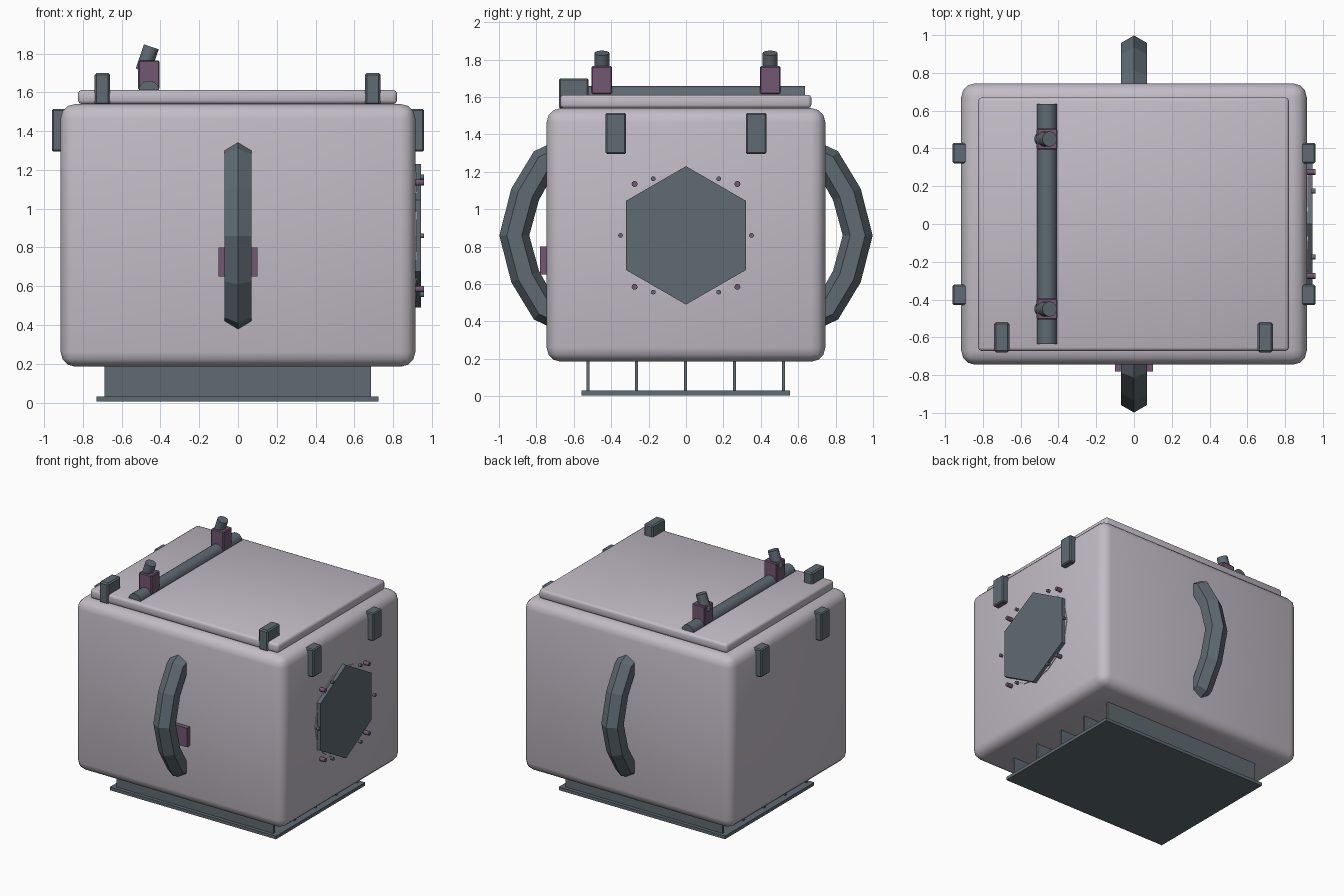
import bpy, bmesh, math
from mathutils import Vector, Matrix

if "Cube" in bpy.data.objects:
    bpy.data.objects.remove(bpy.data.objects["Cube"])


def material(name, rgb):
    m = bpy.data.materials.new(name)
    m.diffuse_color = (*rgb, 1)
    m.use_nodes = True
    m.node_tree.nodes["Principled BSDF"].inputs["Base Color"].default_value = m.diffuse_color
    return m


SHELL = material("pale_lilac_grey", (0.54, 0.50, 0.565))
STEEL = material("slate_grey", (0.113, 0.145, 0.168))
PLUM = material("dusty_plum", (0.165, 0.095, 0.17))


def finish(name, bm, mat):
    bmesh.ops.recalc_face_normals(bm, faces=bm.faces)
    me = bpy.data.meshes.new(name)
    bm.to_mesh(me)
    bm.free()
    me.materials.append(mat)
    ob = bpy.data.objects.new(name, me)
    bpy.context.collection.objects.link(ob)
    return ob


def smooth(ob, angle):
    bpy.ops.object.select_all(action='DESELECT')
    bpy.context.view_layer.objects.active = ob
    ob.select_set(True)
    bpy.ops.object.shade_smooth_by_angle(angle=math.radians(angle))


def box(name, mat, x, y, z, bevel=0.0, segments=1):
    """Box from (min, max) ranges, with optional rounded edges."""
    bm = bmesh.new()
    bmesh.ops.create_cube(bm, size=1)
    for v in bm.verts:
        v.co = [r[0] + (c + 0.5) * (r[1] - r[0]) for c, r in zip(v.co, (x, y, z))]
    if bevel:
        bmesh.ops.bevel(bm, geom=bm.edges[:], offset=bevel, segments=segments,
                        profile=0.5, affect='EDGES')
    return finish(name, bm, mat)


def rod(name, mat, start, end, radius, sides=16, spin=0.0, round_it=True):
    """Cylinder or prism between two points."""
    a, b = Vector(start), Vector(end)
    turn = Vector((0, 0, 1)).rotation_difference(b - a).to_matrix().to_4x4()
    bm = bmesh.new()
    bmesh.ops.create_cone(bm, cap_ends=True, segments=sides, radius1=radius, radius2=radius,
                          depth=(b - a).length,
                          matrix=Matrix.Translation((a + b) / 2) @ turn @ Matrix.Rotation(spin, 4, 'Z'))
    ob = finish(name, bm, mat)
    if round_it:
        smooth(ob, 40)
    return ob


# Main body with soft edges, and the lid on top
body = box("body", SHELL, (-0.915, 0.915), (-0.745, 0.745), (0.185, 1.54), 0.075, 3)
smooth(body, 60)
lid = box("lid", SHELL, (-0.825, 0.82), (-0.672, 0.67), (1.54, 1.612), 0.018, 2)
smooth(lid, 60)

# Lid latches along the front edge
for x in (-0.70, 0.695):
    box("lid_latch", STEEL, (x - 0.04, x + 0.04), (-0.68, -0.52), (1.535, 1.70), 0.01)

# Side clips
for s in (-1, 1):
    for y in (-0.375, 0.375):
        box("side_clip", STEEL, sorted((s * 0.88, s * 0.96)), (y - 0.055, y + 0.055),
            (1.295, 1.515), 0.008)

# Base plate and its supporting fins
box("base_plate", STEEL, (-0.73, 0.725), (-0.56, 0.555), (0.005, 0.03))
for i in range(5):
    y = -0.525 + i * 0.2613
    box("base_fin", STEEL, (-0.69, 0.685), (y - 0.008, y + 0.008), (0.03, 0.2))

# Curved handles: hexagonal section swept along half an arc, then reflected
HALF = [(0.918, 0.0), (0.86, 0.22), (0.76, 0.39), (0.58, 0.47)]
PATH = [(y, -z) for y, z in HALF[:0:-1]] + HALF
SECTION = [(0, 0.08), (0.07, 0.04), (0.07, -0.04), (0, -0.08), (-0.07, -0.04), (-0.07, 0.04)]
for s, name in ((-1, "front_handle"), (1, "back_handle")):
    bm = bmesh.new()
    rings = []
    for i, p in enumerate(PATH):
        a, b = PATH[max(i - 1, 0)], PATH[min(i + 1, len(PATH) - 1)]
        t = Vector((b[0] - a[0], b[1] - a[1])).normalized()
        n = Vector((t.y, -t.x))
        rings.append([bm.verts.new((u, s * (p[0] + n.x * w), 0.86 + p[1] + n.y * w))
                      for u, w in SECTION])
    for r, q in zip(rings, rings[1:]):
        for k in range(6):
            bm.faces.new((r[k], r[(k + 1) % 6], q[(k + 1) % 6], q[k]))
    bm.faces.new(rings[0])
    bm.faces.new(rings[-1])
    finish(name, bm, STEEL)

# Small tag behind the front handle
box("front_tag", PLUM, (-0.10, 0.10), (-0.78, -0.74), (0.65, 0.80))

# Hexagonal access cover on a round seat, with bolts and pins
rod("cover_seat", SHELL, (0.90, 0, 0.86), (0.92, 0, 0.86), 0.345, 16, 0, False)
rod("hex_cover", STEEL, (0.91, 0, 0.86), (0.945, 0, 0.86), 0.37, 6, math.pi / 2, False)
for i in range(6):
    a = i * math.pi / 3
    y, z = 0.35 * math.cos(a), 0.86 + 0.35 * math.sin(a)
    rod("cover_bolt", STEEL, (0.94, y, z), (0.96, y, z), 0.013, 10)
for y in (-0.275, 0.275):
    for z in (0.585, 1.135):
        rod("cover_pin", PLUM, (0.90, y, z), (0.96, y, z), 0.016, 10)

# Rail on the lid with two mounts and tilted knobs
rod("lid_rail", STEEL, (-0.46, -0.635, 1.607), (-0.46, 0.635, 1.607), 0.053, 20)
for y in (-0.45, 0.45):
    box("rail_mount", PLUM, (-0.515, -0.405), (y - 0.055, y + 0.055), (1.615, 1.765), 0.006)
    rod("mount_knob", STEEL, (-0.49, y, 1.71), (-0.447, y, 1.835), 0.04, 16)
